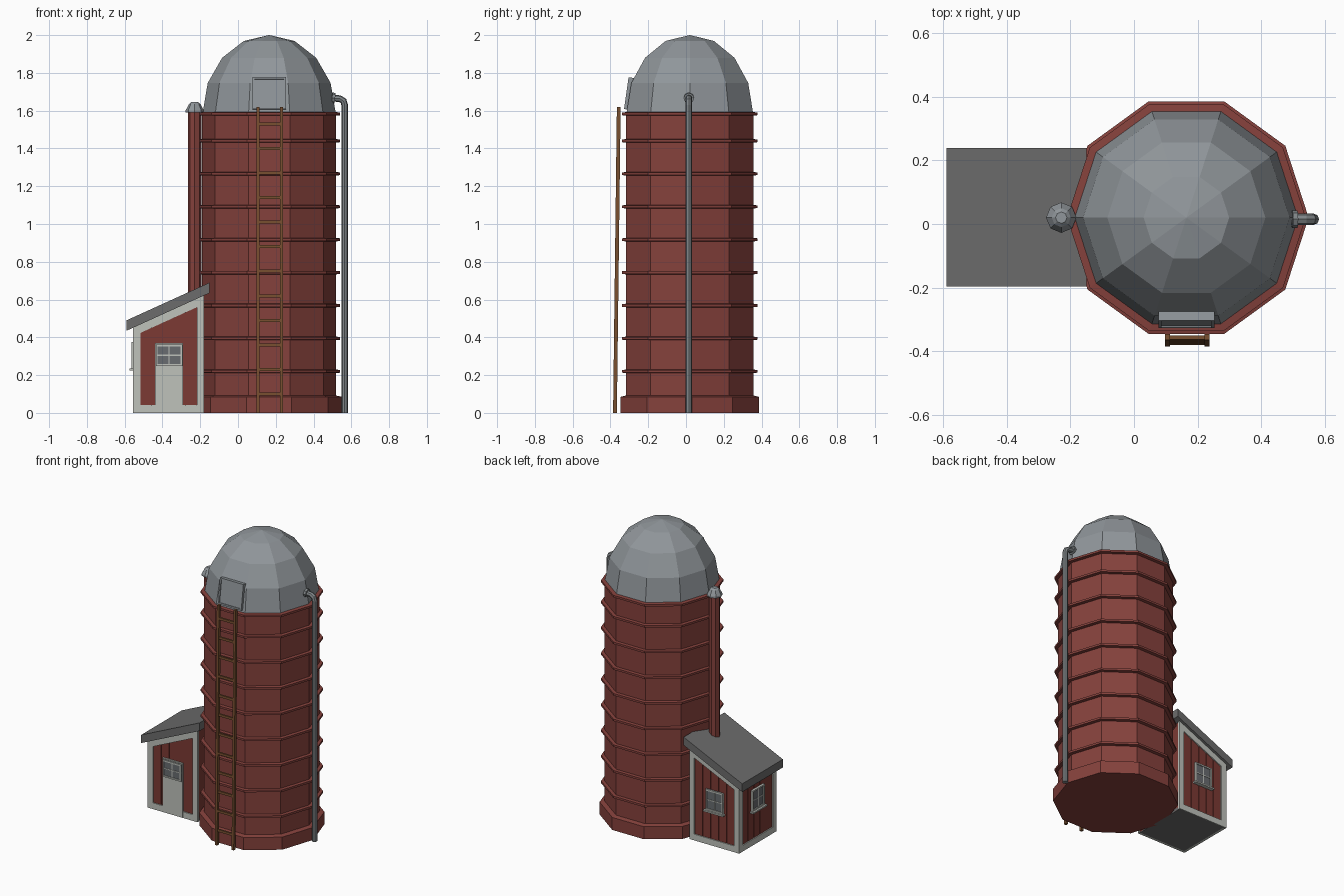
import bpy, bmesh, math
from mathutils import Vector, Matrix

if "Cube" in bpy.data.objects:
    bpy.data.objects.remove(bpy.data.objects["Cube"])

CX, CY = 0.165, 0.02          # silo axis


def material(name, c):
    m = bpy.data.materials.new(name)
    m.diffuse_color = (*c, 1)
    m.use_nodes = True
    m.node_tree.nodes["Principled BSDF"].inputs["Base Color"].default_value = m.diffuse_color
    return m


RED = material("barn red", (0.235, 0.053, 0.045))
PLANK = material("plank red", (0.20, 0.042, 0.034))
METAL = material("dome metal", (0.28, 0.305, 0.325))
PIPE = material("pipe grey", (0.22, 0.24, 0.25))
ROOF = material("roof grey", (0.15, 0.15, 0.15))
TRIM = material("pale trim", (0.52, 0.54, 0.50))
GLASS = material("window grey", (0.14, 0.15, 0.16))
WOOD = material("ladder wood", (0.19, 0.08, 0.03))


def finish(name, bm, mat):
    bmesh.ops.recalc_face_normals(bm, faces=bm.faces)
    me = bpy.data.meshes.new(name)
    bm.to_mesh(me)
    bm.free()
    me.materials.append(mat)
    ob = bpy.data.objects.new(name, me)
    bpy.context.collection.objects.link(ob)
    return ob


def loft(bm, rings):
    """Skin a list of equal-length point rings and cap the ends."""
    vs = [[bm.verts.new(p) for p in r] for r in rings]
    n = len(vs[0])
    for a, b in zip(vs, vs[1:]):
        for i in range(n):
            j = (i + 1) % n
            bm.faces.new((a[i], a[j], b[j], b[i]))
    bm.faces.new(vs[0])
    bm.faces.new(vs[-1])


def lathe(bm, profile, n, cx=CX, cy=CY):
    loft(bm, [[(cx + r * math.cos(2 * math.pi * i / n), cy + r * math.sin(2 * math.pi * i / n), z)
               for i in range(n)] for r, z in profile])


def prism(bm, poly, y0, y1):
    loft(bm, [[(x, y, z) for x, z in poly] for y in (y0, y1)])


def box(bm, x0, x1, y0, y1, z0, z1, mtx=None):
    ring = [(x0, y0), (x1, y0), (x1, y1), (x0, y1)]
    loft(bm, [[(mtx @ Vector((x, y, z)) if mtx else (x, y, z)) for x, y in ring] for z in (z0, z1)])


def tube(bm, path, r, y, n=8):
    """Pipe following (x, z) points."""
    rings = []
    for i, (x, z) in enumerate(path):
        a, b = path[max(i - 1, 0)], path[min(i + 1, len(path) - 1)]
        t = Vector((b[0] - a[0], b[1] - a[1])).normalized()
        rings.append([(x - t.y * r * math.cos(k * 2 * math.pi / n), y + r * math.sin(k * 2 * math.pi / n),
                       z + t.x * r * math.cos(k * 2 * math.pi / n)) for k in range(n)])
    loft(bm, rings)


# Silo: ten-sided wall, plinth and hoops
bm = bmesh.new()
lathe(bm, [(0.385, 0), (0.385, 0.085), (0.355, 0.092), (0.355, 1.59)], 10)
finish("silo_wall", bm, RED)
bm = bmesh.new()
for z in [0.22 + 0.1743 * i for i in range(8)] + [1.583]:
    lathe(bm, [(0.35, z - 0.01), (0.376, z - 0.007), (0.376, z + 0.007), (0.35, z + 0.01)], 10)
finish("silo_hoops", bm, RED)

# Dome
bm = bmesh.new()
lathe(bm, [(0.352 * math.cos(a), 1.59 + 0.41 * math.sin(a))
           for a in [math.radians(22.5 * i) for i in range(4)]] + [(0.002, 2.0)], 10)
finish("dome", bm, METAL)

# Hatch leaning on the dome front: plate, border and handle side
lean = Matrix.Translation((CX, -0.316, 1.607)) @ Matrix.Rotation(-math.radians(8), 4, 'X')
bm = bmesh.new()
box(bm, -0.078, 0.078, -0.006, 0.02, 0.01, 0.16, lean)
for s in (-1, 1):
    box(bm, s * 0.078, s * 0.088, -0.012, 0.02, 0, 0.17, lean)
box(bm, -0.078, 0.078, -0.012, 0.02, 0, 0.01, lean)
box(bm, -0.078, 0.078, -0.012, 0.02, 0.16, 0.17, lean)
finish("dome_hatch", bm, METAL)

# Ladder, leaning slightly towards the wall
bm = bmesh.new()


def ladder_y(z):
    return -0.376 + 0.02 * z / 1.62


for x in (0.105, 0.23):
    loft(bm, [[(x + dx, ladder_y(z) + dy, z) for dx, dy in
               ((-.008, -.01), (.008, -.01), (.008, .01), (-.008, .01))] for z in (0, 1.62)])
for i in range(12):
    z = 0.1 + 0.13 * i
    box(bm, 0.1, 0.235, ladder_y(z) - 0.006, ladder_y(z) + 0.006, z - 0.008, z + 0.008)
finish("ladder", bm, WOOD)

# Filling pipe on the right
bm = bmesh.new()
tube(bm, [(0.565, 0), (0.565, 1.63), (0.558, 1.652), (0.54, 1.663), (0.49, 1.668)], 0.018, 0.015)
tube(bm, [(0.498, 1.668), (0.514, 1.666)], 0.028, 0.015)
finish("filling_pipe", bm, PIPE)

# Chimney pipe rising behind the shed roof, with cap
bm = bmesh.new()
lathe(bm, [(0.035, 0.55), (0.035, 1.6)], 8, -0.229, 0.02)
finish("chimney", bm, RED)
bm = bmesh.new()
lathe(bm, [(0.048, 1.59), (0.048, 1.602), (0.03, 1.635), (0.018, 1.645)], 8, -0.229, 0.02)
finish("chimney_cap", bm, METAL)

# Shed
X0, X1, Y0, Y1 = -0.555, -0.18, -0.178, 0.222


def under(x):
    return 0.435 + (x + 0.59) * 0.4545


def slab(bm, x0, x1, z0, drop, y0, y1):
    """Upright panel whose top follows the roof slope."""
    prism(bm, [(x0, z0), (x1, z0), (x1, under(x1) - drop), (x0, under(x0) - drop)], y0, y1)


bm = bmesh.new()
prism(bm, [(-0.59, under(-0.59)), (-0.15, under(-0.15)), (-0.15, under(-0.15) + 0.055),
           (-0.59, under(-0.59) + 0.055)], -0.197, 0.24)
box(bm, X0 + 0.005, X1 - 0.005, Y0 + 0.005, Y1 - 0.005, 0, 0.02)
finish("shed_roof_and_floor", bm, ROOF)

# Shed walls: core plus planks with narrow gaps
bm = bmesh.new()
slab(bm, X0 + 0.012, X1 - 0.005, 0.005, 0, Y0 + 0.012, Y1 - 0.012)
for y0, y1 in ((Y0 + 0.007, Y0 + 0.014), (Y1 - 0.014, Y1 - 0.007)):
    for i in range(5):
        x = X0 + 0.04 + 0.06 * i
        slab(bm, x, x + 0.055, 0.03, 0.03, y0, y1)
for i in range(5):
    y = Y0 + 0.04 + 0.065 * i
    box(bm, X0 + 0.007, X0 + 0.014, y, y + 0.06, 0.03, 0.42)
finish("shed_planks", bm, PLANK)

# Shed trim on front, back and left
bm = bmesh.new()
for y0, y1 in ((Y0, Y0 + 0.016), (Y1 - 0.016, Y1)):
    slab(bm, X0, X0 + 0.04, 0, 0, y0, y1)
    slab(bm, X1 - 0.036, X1, 0, 0, y0, y1)
    box(bm, X0 + 0.04, X1 - 0.036, y0, y1, 0, 0.042)
    xa, xb = X0 + 0.04, X1 - 0.036
    prism(bm, [(xa, under(xa) - 0.045), (xb, under(xb) - 0.045), (xb, under(xb)), (xa, under(xa))], y0, y1)
for y0, y1 in ((Y0 + 0.016, Y0 + 0.04), (Y1 - 0.04, Y1 - 0.016)):
    box(bm, X0, X0 + 0.016, y0, y1, 0, under(X0))
for z0, z1 in ((0, 0.042), (0.405, under(X0))):
    box(bm, X0, X0 + 0.016, Y0 + 0.04, Y1 - 0.04, z0, z1)
finish("shed_trim", bm, TRIM)

# Door
bm = bmesh.new()
box(bm, -0.44, -0.29, Y0 - 0.003, Y0 + 0.014, 0.005, 0.37)
finish("shed_door", bm, TRIM)


def window(name, mtx, w, h, cols, sill):
    """Framed window; local x across, -y outward, z up, origin at the centre."""
    bm = bmesh.new()
    box(bm, -w / 2, w / 2, -0.004, 0.012, -h / 2, h / 2, mtx)
    finish(name + "_glass", bm, GLASS)
    bm = bmesh.new()
    for s in (-1, 1):
        box(bm, s * w / 2, s * (w / 2 - 0.01), -0.01, 0.012, -h / 2, h / 2, mtx)
        box(bm, -w / 2, w / 2, -0.01, 0.012, s * h / 2, s * (h / 2 - 0.01), mtx)
    for i in range(1, cols):
        x = -w / 2 + w * i / cols
        box(bm, x - 0.003, x + 0.003, -0.007, 0.01, -h / 2, h / 2, mtx)
    box(bm, -w / 2, w / 2, -0.007, 0.01, -0.003, 0.003, mtx)
    if sill:
        box(bm, -w / 2 - 0.01, w / 2 + 0.01, -0.022, 0.012, -h / 2 - 0.01, -h / 2, mtx)
    finish(name + "_frame", bm, TRIM)


window("door_window", Matrix.Translation((-0.365, Y0 - 0.003, 0.305)), 0.14, 0.115, 2, False)
window("back_window", Matrix.Translation((-0.37, Y1 - 0.004, 0.305)) @ Matrix.Rotation(math.pi, 4, 'Z'),
       0.13, 0.14, 2, True)
window("side_window", Matrix.Translation((X0 + 0.002, 0.022, 0.305)) @ Matrix.Rotation(-math.pi / 2, 4, 'Z'),
       0.13, 0.14, 2, True)
